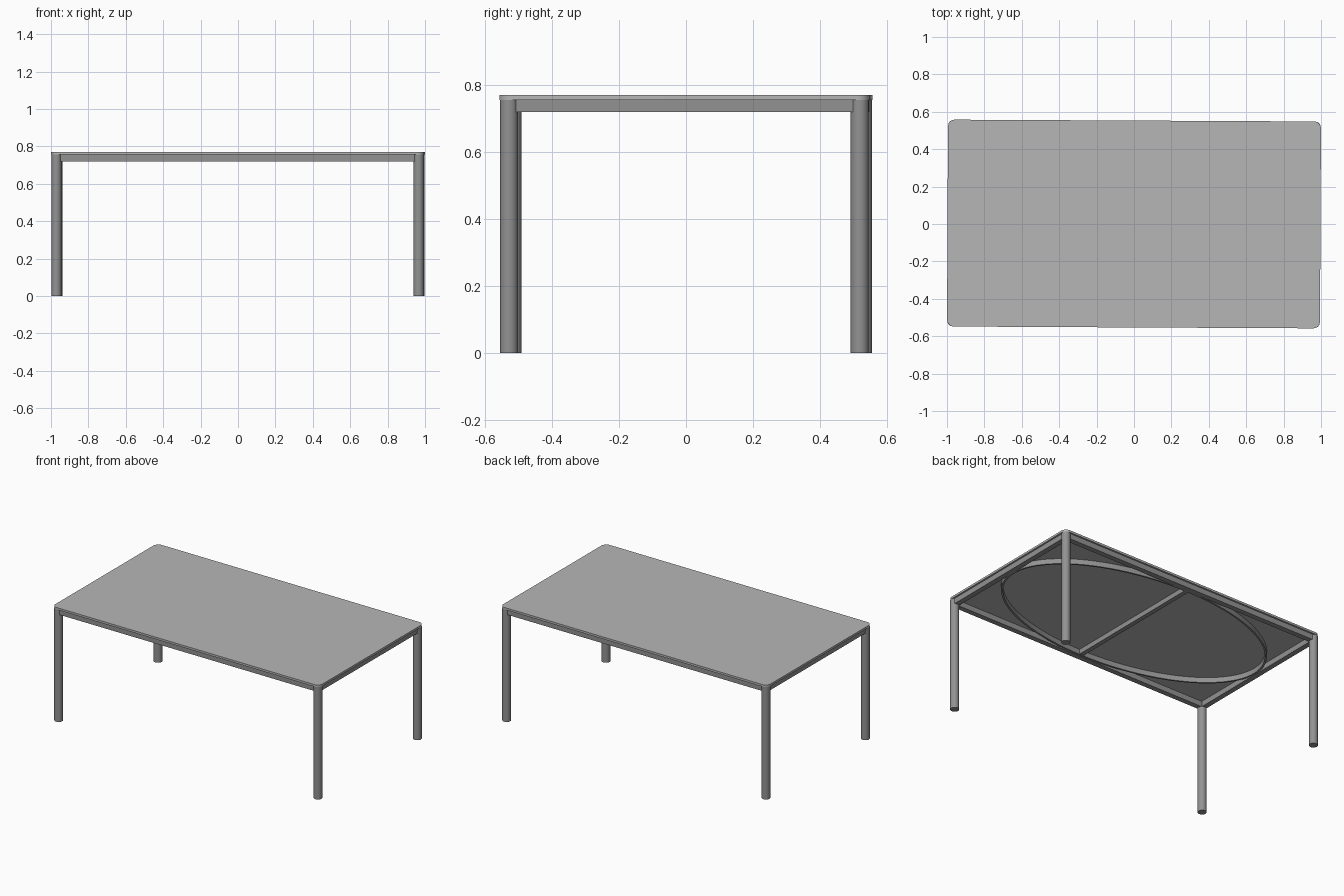
import bpy, bmesh, math
from mathutils import Matrix, Vector

cube = bpy.data.objects.get("Cube")
if cube:
    bpy.data.objects.remove(cube, do_unlink=True)

HALF_X, HALF_Y = 0.997, 0.553      # table top half size
TOP, UNDER, RAIL_LOW = 0.77, 0.756, 0.72
LEG_R, CORNER_R, RAIL_W = 0.027, 0.037, 0.035
LEG_X, LEG_Y = HALF_X - LEG_R - 0.002, HALF_Y - LEG_R - 0.002
TURN = Matrix.Rotation(-0.005, 4, 'Z')   # the table stands very slightly turned


def material(name, grey):
    mat = bpy.data.materials.new(name)
    mat.use_nodes = True
    colour = (grey, grey, grey, 1)
    mat.diffuse_color = colour
    mat.node_tree.nodes["Principled BSDF"].inputs["Base Color"].default_value = colour
    return mat


top_grey = material("light grey top", 0.47)
frame_grey = material("mid grey frame", 0.29)


def finish(name, bm, mat):
    bmesh.ops.recalc_face_normals(bm, faces=bm.faces)
    bm.transform(TURN)
    mesh = bpy.data.meshes.new(name)
    bm.to_mesh(mesh)
    bm.free()
    mesh.materials.append(mat)
    obj = bpy.data.objects.new(name, mesh)
    bpy.context.collection.objects.link(obj)
    bpy.ops.object.select_all(action='DESELECT')
    obj.select_set(True)
    bpy.context.view_layer.objects.active = obj
    bpy.ops.object.shade_smooth_by_angle(angle=math.radians(35))
    return obj


def box(name, size, centre, mat):
    bm = bmesh.new()
    bmesh.ops.create_cube(bm, size=1)
    bm.transform(Matrix.Translation(centre) @ Matrix.Diagonal((*size, 1)))
    return finish(name, bm, mat)


def extrude_up(bm, faces, height):
    new = bmesh.ops.extrude_face_region(bm, geom=faces)["geom"]
    verts = [v for v in new if isinstance(v, bmesh.types.BMVert)]
    bmesh.ops.translate(bm, verts=verts, vec=(0, 0, height))


# Table top: thin slab with rounded corners
bm = bmesh.new()
outline = []
for i, (sx, sy) in enumerate([(1, 1), (-1, 1), (-1, -1), (1, -1)]):
    for step in range(9):
        a = (i + step / 8) * math.pi / 2
        outline.append(bm.verts.new((sx * (HALF_X - CORNER_R) + CORNER_R * math.cos(a),
                                     sy * (HALF_Y - CORNER_R) + CORNER_R * math.sin(a), UNDER)))
extrude_up(bm, [bm.faces.new(outline)], TOP - UNDER)
finish("table_top", bm, top_grey)

# Four round legs
for sx, side in ((-1, "right"), (1, "left")):
    for sy, end in ((-1, "front"), (1, "back")):
        bm = bmesh.new()
        bmesh.ops.create_cone(bm, cap_ends=True, segments=32, radius1=LEG_R, radius2=LEG_R,
                              depth=UNDER,
                              matrix=Matrix.Translation((sx * LEG_X, sy * LEG_Y, UNDER / 2)))
        finish(f"{end}_{side}_leg", bm, frame_grey)

# Rails between the legs
rail_h, rail_z = UNDER - RAIL_LOW, (UNDER + RAIL_LOW) / 2
for s, end, side in ((-1, "front", "right"), (1, "back", "left")):
    box(f"{end}_rail", (2 * LEG_X, RAIL_W, rail_h), (0, s * LEG_Y, rail_z), frame_grey)
    box(f"{side}_rail", (RAIL_W, 2 * LEG_Y, rail_h), (s * LEG_X, 0, rail_z), frame_grey)

# Cross bar under the middle of the top
box("cross_bar", (0.03, 2 * LEG_Y - RAIL_W, rail_h - 0.004), (0, 0, rail_z + 0.002), frame_grey)

# Oval stiffening band touching the rails
bm = bmesh.new()
rx, ry, wall, count = LEG_X - RAIL_W / 2, LEG_Y - RAIL_W / 2, 0.012, 96
rings = []
for inset in (0, wall):
    rings.append([bm.verts.new(((rx - inset) * math.cos(a), (ry - inset) * math.sin(a), RAIL_LOW + 0.002))
                  for a in (math.tau * i / count for i in range(count))])
outer, inner = rings
faces = [bm.faces.new((outer[i - 1], outer[i], inner[i], inner[i - 1])) for i in range(count)]
extrude_up(bm, faces, rail_h - 0.002)
finish("oval_band", bm, frame_grey)
